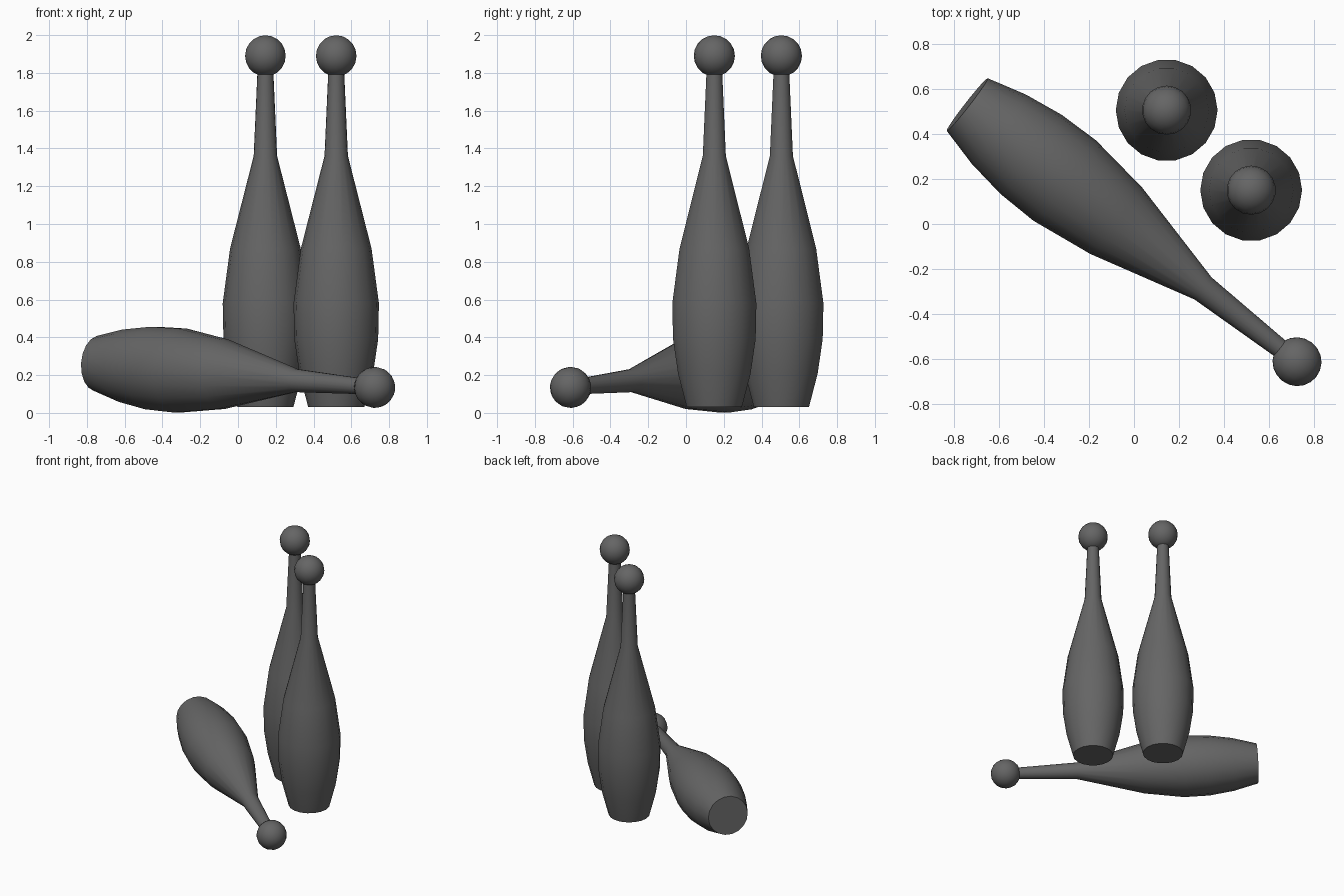
import bpy, bmesh, math
from mathutils import Vector, Matrix

if "Cube" in bpy.data.objects:
    bpy.data.objects.remove(bpy.data.objects["Cube"])

SIDES = 18
# (height above base, radius) of the turned body
PROFILE = [(0, 0.148), (0.178, 0.195), (0.36, 0.222), (0.55, 0.226),
           (0.84, 0.187), (1.33, 0.062), (1.80, 0.041)]
KNOB_HEIGHT, KNOB_RADIUS = 1.86, 0.109

grey = bpy.data.materials.new("dark_grey")
grey.diffuse_color = (0.13, 0.13, 0.13, 1)
grey.use_nodes = True
grey.node_tree.nodes["Principled BSDF"].inputs["Base Color"].default_value = grey.diffuse_color


def finish(bm, name, matrix):
    bmesh.ops.recalc_face_normals(bm, faces=bm.faces[:])
    mesh = bpy.data.meshes.new(name)
    bm.to_mesh(mesh)
    bm.free()
    mesh.materials.append(grey)
    obj = bpy.data.objects.new(name, mesh)
    bpy.context.collection.objects.link(obj)
    obj.matrix_world = matrix
    bpy.ops.object.select_all(action='DESELECT')
    obj.select_set(True)
    bpy.context.view_layer.objects.active = obj
    bpy.ops.object.shade_smooth_by_angle(angle=math.radians(40))


def club(name, base, top):
    axis = Vector(top) - Vector(base)
    matrix = Matrix.Translation(base) @ axis.to_track_quat('Z', 'Y').to_matrix().to_4x4()

    # body and handle, turned around the axis
    bm = bmesh.new()
    rings = []
    for z, r in PROFILE:
        rings.append([bm.verts.new((r * math.cos(a), r * math.sin(a), z))
                      for a in (2 * math.pi * i / SIDES for i in range(SIDES))])
    for low, high in zip(rings, rings[1:]):
        for i in range(SIDES):
            j = (i + 1) % SIDES
            bm.faces.new((low[i], low[j], high[j], high[i]))
    bm.faces.new(rings[0][::-1])
    bm.faces.new(rings[-1])
    finish(bm, name + "_body", matrix)

    # round knob
    bm = bmesh.new()
    bmesh.ops.create_uvsphere(bm, u_segments=SIDES, v_segments=10, radius=KNOB_RADIUS,
                              matrix=Matrix.Translation((0, 0, KNOB_HEIGHT)))
    finish(bm, name + "_knob", matrix)


# two standing clubs and one lying on the floor
club("standing_club_back", (0.145, 0.505, 0.03), (0.145, 0.505, 1.89))
club("standing_club_right", (0.52, 0.15, 0.03), (0.52, 0.15, 1.89))
club("lying_club", (-0.74, 0.53, 0.262), (0.722, -0.61, 0.135))
